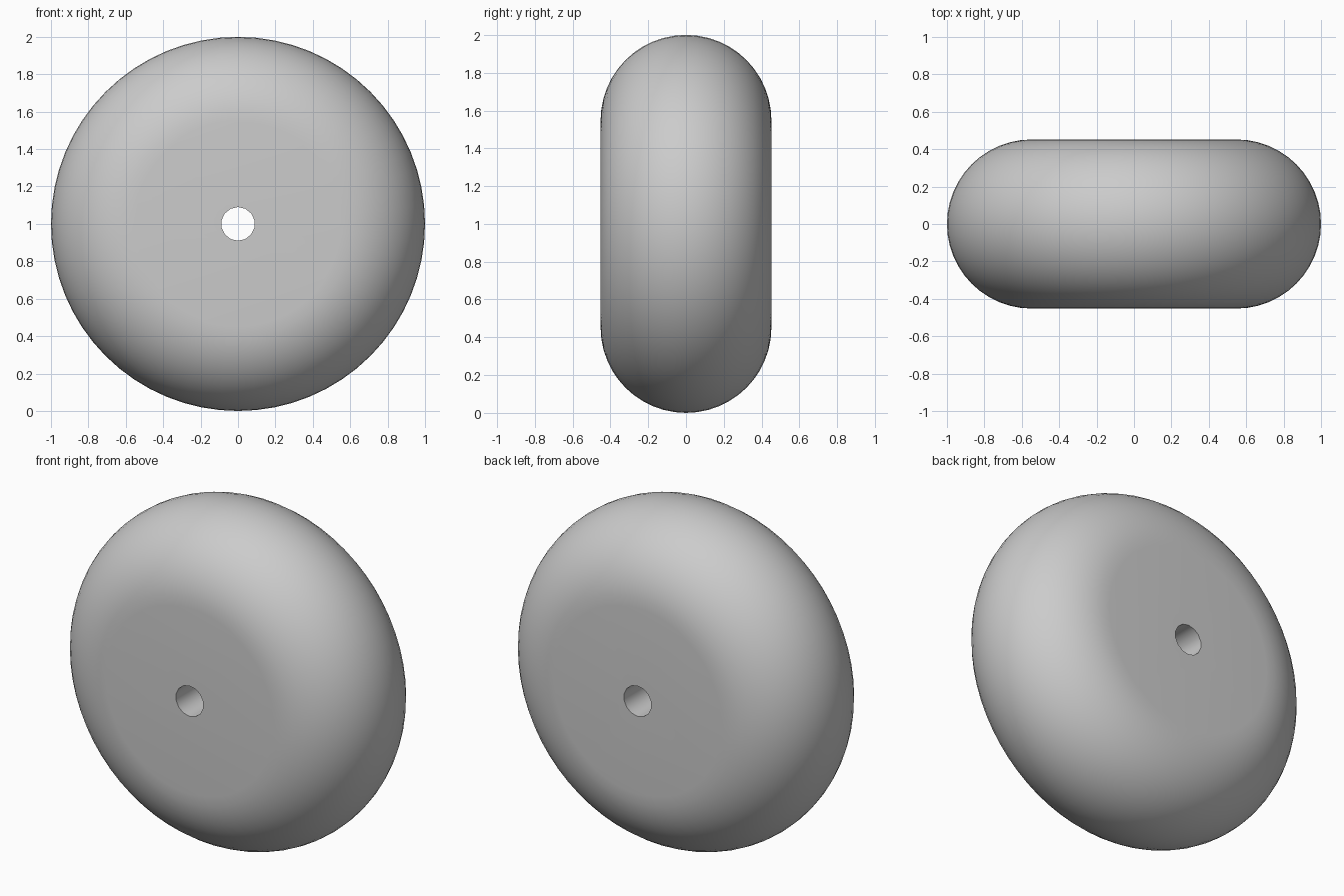
import bpy, bmesh, math
from mathutils import Vector

cube = bpy.data.objects.get("Cube")
if cube:
    bpy.data.objects.remove(cube, do_unlink=True)

RADIUS, HALF_WIDTH, HOLE_RADIUS = 1.0, 0.452, 0.09
SEGMENTS, ARC_STEPS, HOLE_SIDES = 64, 24, 14
CENTRE = Vector((0, 0, RADIUS))

# Plain grey material
grey = bpy.data.materials.new("plain_grey")
grey.use_nodes = True
colour = (0.6, 0.6, 0.6, 1)
grey.diffuse_color = colour
grey.node_tree.nodes["Principled BSDF"].inputs["Base Color"].default_value = colour


def make_object(name, bm):
    bmesh.ops.recalc_face_normals(bm, faces=bm.faces)
    mesh = bpy.data.meshes.new(name)
    bm.to_mesh(mesh)
    bm.free()
    mesh.materials.append(grey)
    obj = bpy.data.objects.new(name, mesh)
    bpy.context.collection.objects.link(obj)
    return obj


# Wheel body: half-round rim profile spun about the y axis, with flat sides
bm = bmesh.new()
profile = []
for i in range(ARC_STEPS + 1):
    a = math.pi * (i / ARC_STEPS - 0.5)
    r = RADIUS - HALF_WIDTH + HALF_WIDTH * math.cos(a)
    profile.append(bm.verts.new((r, HALF_WIDTH * math.sin(a), RADIUS)))
edges = [bm.edges.new(pair) for pair in zip(profile, profile[1:])]
bmesh.ops.spin(bm, geom=profile + edges, cent=CENTRE, axis=(0, 1, 0),
               angle=math.tau, steps=SEGMENTS, use_merge=False)
bmesh.ops.remove_doubles(bm, verts=bm.verts, dist=0.0001)
bmesh.ops.holes_fill(bm, edges=[e for e in bm.edges if e.is_boundary], sides=0)
wheel = make_object("wheel", bm)

# Axle hole cutter
bm = bmesh.new()
bmesh.ops.create_cone(bm, cap_ends=True, segments=HOLE_SIDES,
                      radius1=HOLE_RADIUS, radius2=HOLE_RADIUS, depth=2)
bmesh.ops.rotate(bm, verts=bm.verts, cent=(0, 0, 0),
                 matrix=Vector((0, 0, 1)).rotation_difference(Vector((0, 1, 0))).to_matrix())
bmesh.ops.translate(bm, verts=bm.verts, vec=CENTRE)
cutter = make_object("axle_hole_cutter", bm)

# Cut the hole, then drop the cutter
cut = wheel.modifiers.new("axle_hole", "BOOLEAN")
cut.operation = "DIFFERENCE"
cut.solver = "EXACT"
cut.object = cutter
bpy.ops.object.select_all(action="DESELECT")
wheel.select_set(True)
bpy.context.view_layer.objects.active = wheel
bpy.ops.object.modifier_apply(modifier=cut.name)
bpy.data.objects.remove(cutter, do_unlink=True)

# Smooth rim and bore, sharp hole edges
bpy.ops.object.shade_smooth_by_angle(angle=math.radians(35))
